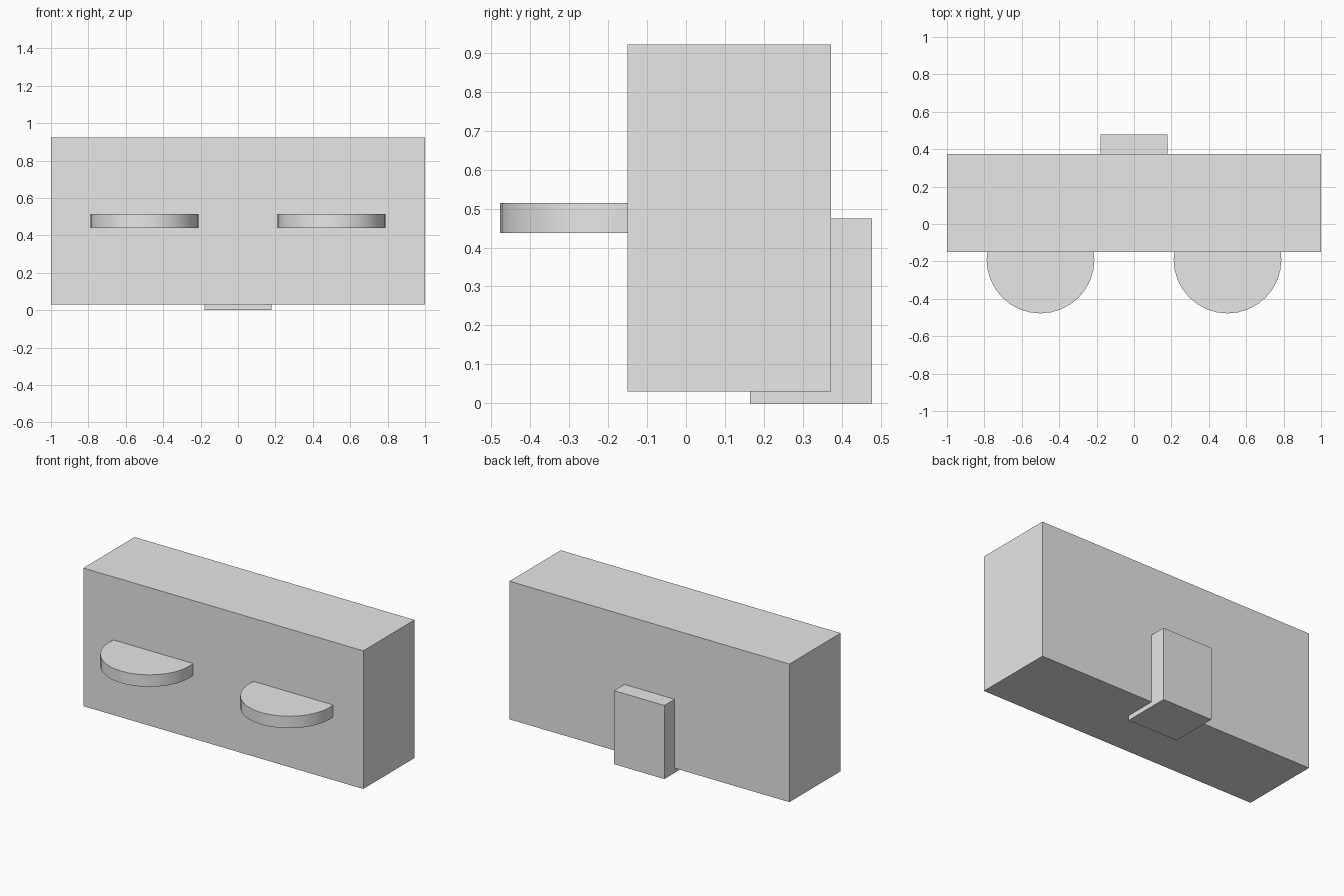
import bpy
import math

default = bpy.data.objects.get("Cube")
if default:
    bpy.data.objects.remove(default, do_unlink=True)

# Single plain grey
grey = bpy.data.materials.new("light_grey")
grey.use_nodes = True
grey.diffuse_color = (0.8, 0.8, 0.8, 1)
grey.node_tree.nodes["Principled BSDF"].inputs["Base Color"].default_value = (0.8, 0.8, 0.8, 1)


def box(name, low, high):
    """Box between two opposite corners."""
    centre = [(a + b) / 2 for a, b in zip(low, high)]
    bpy.ops.mesh.primitive_cube_add(size=1, location=centre)
    obj = bpy.context.object
    obj.name = name
    obj.scale = [b - a for a, b in zip(low, high)]
    bpy.ops.object.transform_apply(location=False, rotation=False, scale=True)
    obj.data.materials.append(grey)
    return obj


def disc(name, x):
    """Flat round shelf, sunk part way into the front of the body."""
    bpy.ops.mesh.primitive_cylinder_add(vertices=32, radius=0.288, depth=0.077,
                                        location=(x, -0.19, 0.4765))
    obj = bpy.context.object
    obj.name = name
    obj.data.materials.append(grey)
    bpy.ops.object.shade_smooth_by_angle(angle=math.radians(30))
    return obj


# Main block
box("body", (-1, -0.15, 0.03), (1, 0.373, 0.922))

# Block at the back, reaching just below the body
box("back_block", (-0.18, 0.165, 0), (0.18, 0.478, 0.475))

# Pair of round shelves on the front
for side, x in (("left", 0.5), ("right", -0.5)):
    disc(side + "_shelf", x)
